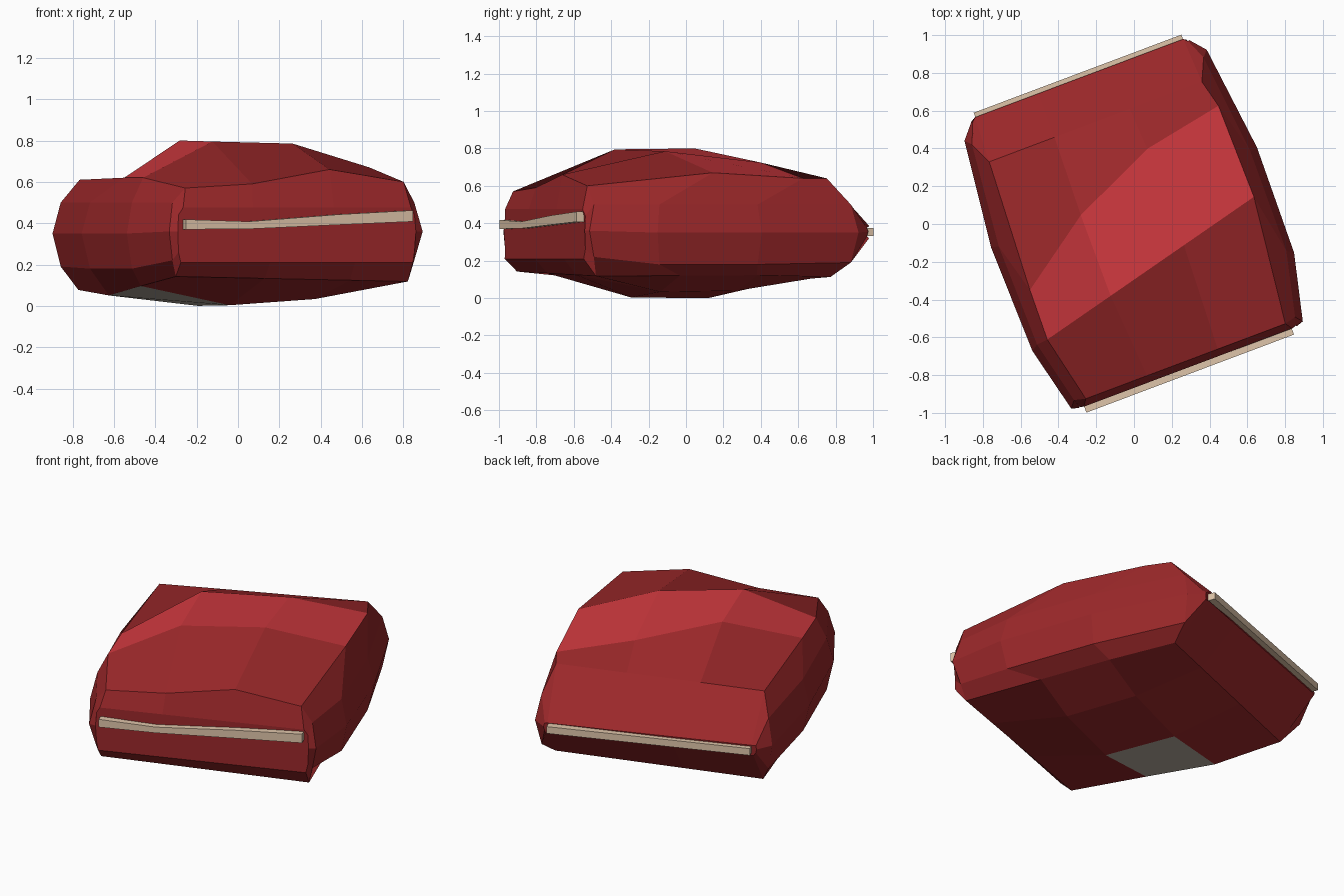
import bpy, bmesh, math
from mathutils import Matrix

if "Cube" in bpy.data.objects:
    bpy.data.objects.remove(bpy.data.objects["Cube"])

TURN = Matrix.Rotation(math.radians(20.6), 4, 'Z')   # whole model is turned on the ground


def material(name, rgb):
    m = bpy.data.materials.new(name)
    m.diffuse_color = (*rgb, 1)
    m.use_nodes = True
    m.node_tree.nodes["Principled BSDF"].inputs["Base Color"].default_value = m.diffuse_color
    return m


RED = material("dark_red", (0.33, 0.021, 0.023))
ROOF = material("bright_red", (0.62, 0.040, 0.048))
TAN = material("tan", (0.74, 0.56, 0.40))
GREY = material("warm_grey", (0.50, 0.44, 0.37))


def loft(name, rings, mats, rule=None):
    """Skin closed rings of points, cap both ends, colour faces by rule(ring, side)."""
    bm = bmesh.new()
    rows = [[bm.verts.new(p) for p in ring] for ring in rings]
    n = len(rows[0])
    for r in range(len(rows) - 1):
        for i in range(n):
            j = (i + 1) % n
            f = bm.faces.new((rows[r][i], rows[r][j], rows[r + 1][j], rows[r + 1][i]))
            f.material_index = rule(r, i) if rule else 0
    bm.faces.new(rows[0])
    bm.faces.new(rows[-1][::-1])
    bmesh.ops.recalc_face_normals(bm, faces=bm.faces)
    bm.transform(TURN)
    me = bpy.data.meshes.new(name)
    bm.to_mesh(me)
    bm.free()
    for m in mats:
        me.materials.append(m)
    ob = bpy.data.objects.new(name, me)
    bpy.context.collection.objects.link(ob)


def curve(x, c0, c1=0, c2=0):
    return c0 + c1 * x + c2 * x * x


def section(top_y, top_z, low_y, low_z, side_y, waist, inset, heights, top_scale=0.95):
    """One body ring: four roof points, right side, four floor points, left side.
    top_y and low_z are curves across the width."""
    xs = [x * top_scale for x in (-0.62, -0.24, 0.20, 0.62)]
    top = [(x, curve(x, *top_y), z) for x, z in zip(xs, top_z)]
    low = [(x, low_y, max(0, curve(x, *low_z))) for x in (0.60, 0.30, -0.14, -0.60)]
    # shoulder, waist and sill; the outer two step in towards the middle of the body
    right = [(waist - k * inset, side_y * (1 - k * inset * 1.5), z)
             for k, z in zip((1, 0, 1), heights)]
    left = [(-x, y, z) for x, y, z in right[::-1]]
    return top + right + low + left


nose = section((-0.812,), [0.475] * 4, -0.81, (0.21,), -0.81, 0.615, 0.005, (0.44, 0.36, 0.26))
front_edge = section((-0.776,), (0.57, 0.59, 0.66, 0.60), -0.74, (0.13, -0.02), -0.797,
                     0.655, 0.03, (0.50, 0.36, 0.22), 0.91)
front_crease = section((-0.25, 0.25), (0.62, 0.795, 0.785, 0.67), -0.26, (0, 0.02, 0.30), -0.44,
                       0.74, 0.035, (0.50, 0.35, 0.18), 1.04)
rear_crease = section((0.27, 0.44, -0.30), (0.62, 0.80, 0.725, 0.64), 0.18, (0, 0.06, 0.24), 0.15,
                      0.752, 0.04, (0.50, 0.35, 0.18), 1.03)
rear_ridge = section((0.578,), (0.61, 0.62, 0.63, 0.64), 0.60, (0.095, 0.03), 0.728,
                     0.685, 0.03, (0.50, 0.35, 0.19), 0.97)
tail = section((0.825,), [0.385] * 4, 0.82, (0.32,), 0.81, 0.615, 0.005, (0.375, 0.355, 0.33))


# roof is the band between the creases; one underside panel is grey
def body_colour(ring, side):
    if ring != 2:
        return 0
    return 1 if side < 3 else 2 if side == 9 else 0


loft("body", [nose, front_edge, front_crease, rear_crease, rear_ridge, tail],
     [RED, ROOF, GREY], body_colour)


def bumper(name, y0, y1, stations):
    rings = [[(x, y0, z0), (x, y1, z0), (x, y1, z1), (x, y0, z1)] for x, z0, z1 in stations]
    loft(name, rings, [TAN])


bumper("front_bumper", -0.846, -0.78,
       ((-0.587, 0.37, 0.418), (-0.26, 0.372, 0.408), (0.20, 0.392, 0.442), (0.587, 0.408, 0.462)))
bumper("rear_bumper", 0.80, 0.85, ((-0.587, 0.333, 0.375), (0.587, 0.333, 0.375)))
